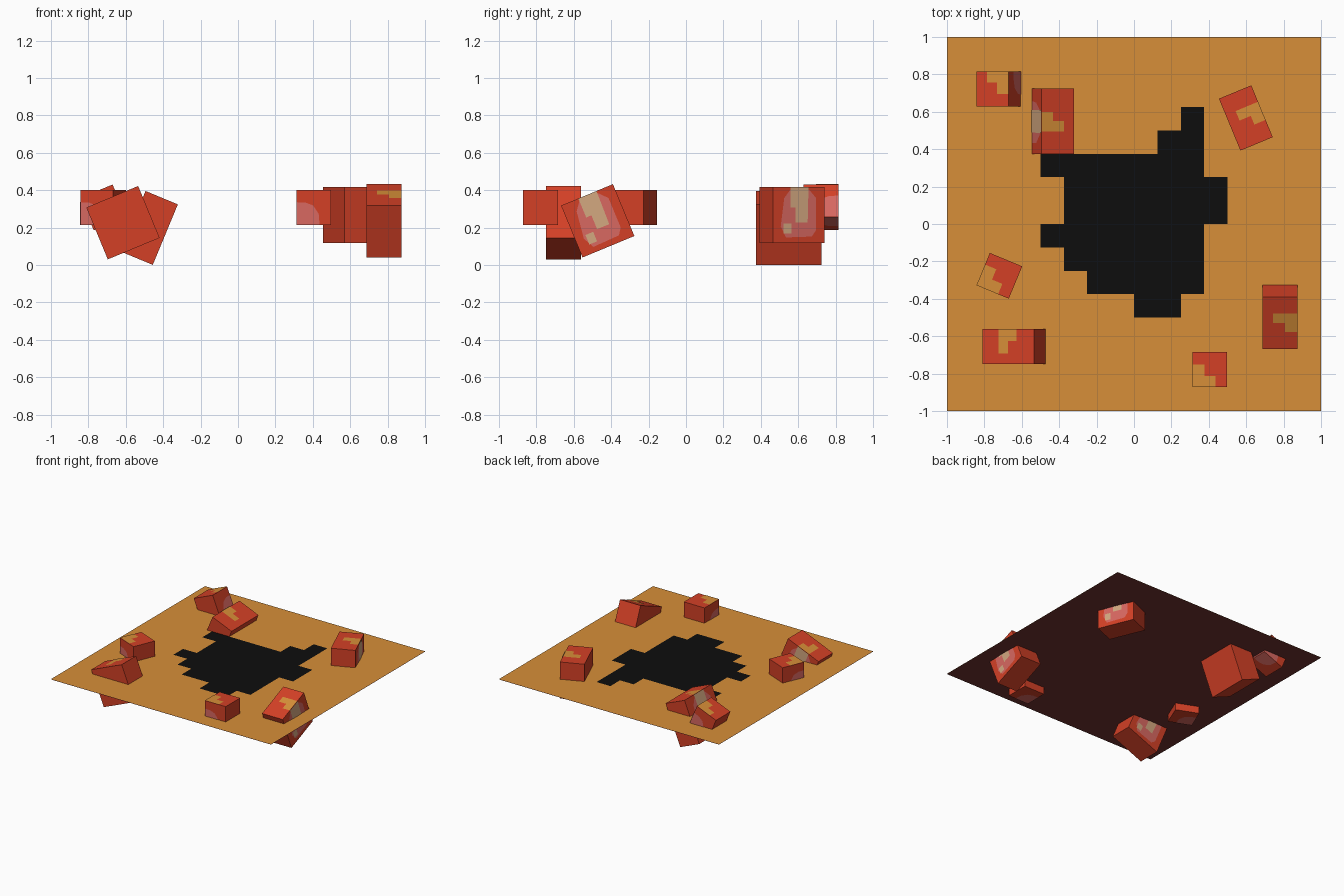
import bpy, bmesh, math
from mathutils import Matrix, Vector

cube = bpy.data.objects.get("Cube")
if cube:
    bpy.data.objects.remove(cube, do_unlink=True)


def material(name, rgb):
    lin = [(c / 255 / 12.92) if c / 255 <= 0.04045 else ((c / 255 + 0.055) / 1.055) ** 2.4 for c in rgb]
    m = bpy.data.materials.new(name)
    m.use_nodes = True
    m.diffuse_color = (*lin, 1)
    m.node_tree.nodes["Principled BSDF"].inputs["Base Color"].default_value = (*lin, 1)
    return m


SAND = material("sand_orange", (215, 143, 56))
BLACK = material("pit_black", (13, 13, 13))
MAROON = material("underside_maroon", (112, 50, 48))
RED = material("block_red", (212, 64, 38))
PINK = material("stain_pink", (216, 104, 97))
BEIGE = material("stain_beige", (212, 168, 128))


def finish(bm, name, mats, matrix=None):
    mesh = bpy.data.meshes.new(name)
    bm.to_mesh(mesh)
    bm.free()
    for m in mats:
        mesh.materials.append(m)
    ob = bpy.data.objects.new(name, mesh)
    if matrix:
        ob.matrix_world = matrix
    bpy.context.collection.objects.link(ob)
    return ob


# Ground sheet: grid of square cells, black cells form the central patch
PLANE_Z = 0.275
CELL = 0.125
# row index from y = -0.5 upward: first and last+1 column in cells from x = 0
PATCH = {-4: (0, 2), -3: (-2, 3), -2: (-3, 3), -1: (-4, 3), 0: (-3, 4),
         1: (-3, 4), 2: (-4, 3), 3: (1, 3), 4: (2, 3)}
bm = bmesh.new()
bmesh.ops.create_grid(bm, x_segments=16, y_segments=16, size=1)
for f in bm.faces:
    c = f.calc_center_median()
    col, row = math.floor(c.x / CELL), math.floor(c.y / CELL)
    lo, hi = PATCH.get(row, (0, 0))
    f.material_index = 1 if lo <= col < hi else 0
finish(bm, "ground_sheet", [SAND, BLACK], Matrix.Translation((0, 0, PLANE_Z)))

# Dark underside of the sheet
bm = bmesh.new()
bmesh.ops.create_grid(bm, x_segments=1, y_segments=1, size=1)
bmesh.ops.reverse_faces(bm, faces=bm.faces)
finish(bm, "ground_underside", [MAROON], Matrix.Translation((0, 0, PLANE_Z - 0.003)))

MATS = [RED, SAND, PINK, BEIGE]


def block(size):
    bm = bmesh.new()
    bmesh.ops.create_cube(bm, size=1)
    bmesh.ops.scale(bm, vec=size, verts=bm.verts)
    return bm


def stain(bm, points, normal, mat, lift=0.002):
    """Flat stain just above a block face."""
    n = Vector(normal)
    f = bm.faces.new([bm.verts.new(Vector(p) + n * lift) for p in points])
    f.normal_update()
    if f.normal.dot(n) < 0:
        f.normal_flip()
    f.material_index = mat


def turn(deg, axis):
    return Matrix.Rotation(math.radians(deg), 4, axis)


# Slab outlines: stain across the top edge, large blob on the front face
TOP_STAIN = [(-.05, 0), (.055, 0), (.055, .13), (0, .13), (0, .065), (-.05, .065)]
BLOB = [(-.075, -.12), (.075, -.115), (.1, -.08), (.1, .09), (.06, .135),
        (-.05, .135), (-.085, .09), (-.105, -.06)]
DRIP = [(-.05, .04), (-.02, .04), (-.02, -.04), (.05, -.04), (.055, .15), (-.05, .15)]
SPOT = [(-.09, -.1), (-.045, -.1), (-.045, -.045), (-.09, -.045)]
DEPTH = 0.187


def slab(name, length, loc, rot):
    bm = block((length, DEPTH, length))
    d, h, k = DEPTH / 2, length / 2, length / 0.3
    stain(bm, [(x, y - d, h) for x, y in TOP_STAIN], (0, 0, 1), 1)
    for shape, mat, lift in ((BLOB, 2, .002), (DRIP, 3, .004), (SPOT, 3, .004)):
        stain(bm, [(x * k, -d, z * k) for x, z in shape], (0, -1, 0), mat, lift)
    finish(bm, name, MATS, Matrix.Translation(loc) @ rot)


# Small cube outlines, measured from one corner
CORNER_STAIN = [(0, 0), (.125, 0), (.125, .06), (.065, .06), (.065, .12), (0, .12)]
CORNER_BLOB = [(0, 0), (.125, 0), (.12, .06), (.09, .105), (.05, .12), (0, .122)]


def small_cube(name, loc, rot):
    bm = block((DEPTH,) * 3)
    h = DEPTH / 2
    stain(bm, [(a - h, b - h, h) for a, b in CORNER_STAIN], (0, 0, 1), 1)
    stain(bm, [(a - h, -h, b - h) for a, b in CORNER_BLOB], (0, -1, 0), 2)
    stain(bm, [(-h, a - h, b - h) for a, b in CORNER_BLOB], (-1, 0, 0), 2)
    stain(bm, [(a - h, b - h, -h) for a, b in CORNER_BLOB], (0, 0, -1), 2)
    finish(bm, name, MATS, Matrix.Translation(loc) @ rot)


# Slabs, each tipped an eighth of a half turn
T = 22.5
slab("slab_back_right", 0.35, (-.475, .55, .198), turn(T, 'Y') @ turn(-90, 'Z'))
slab("slab_back_left", 0.3, (.598, .567, .267), turn(90 + T, 'Z'))
slab("slab_front_right", 0.3, (-.615, -.655, .226), turn(-T, 'Y') @ turn(180, 'Z'))
slab("slab_front_left", 0.3, (.78, -.472, .236), turn(T, 'X') @ turn(90, 'Z'))

# Small cubes
small_cube("cube_back_right", (-.721, .722, .308), turn(-T, 'Y') @ turn(180, 'Z'))
small_cube("cube_middle_right", (-.72, -.277, .307), turn(-T, 'Z'))
small_cube("cube_front_left", (.405, -.778, .307), Matrix.Identity(4))
